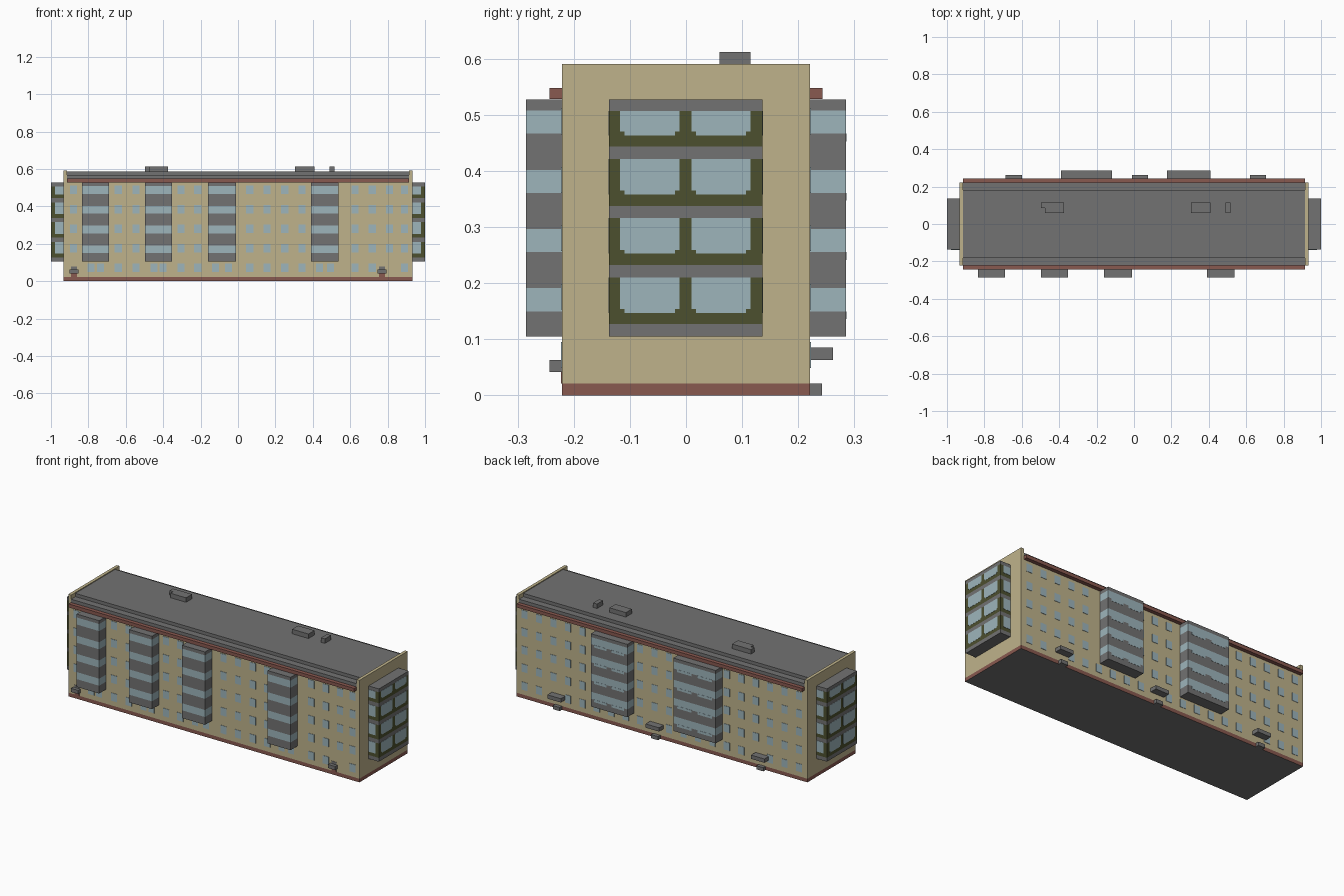
import bpy
import bmesh
from mathutils import Vector, Matrix

cube = bpy.data.objects.get("Cube")
if cube:
    bpy.data.objects.remove(cube, do_unlink=True)


def material(name, r, g, b):
    m = bpy.data.materials.new(name)
    m.use_nodes = True
    m.diffuse_color = (r, g, b, 1)
    m.node_tree.nodes["Principled BSDF"].inputs["Base Color"].default_value = (r, g, b, 1)
    return m


BEIGE = material("beige_plaster", 0.52, 0.45, 0.26)
GREY = material("grey_concrete", 0.17, 0.17, 0.17)
RED = material("brick_red", 0.25, 0.10, 0.08)
GLASS = material("pale_glass", 0.34, 0.46, 0.50)
OLIVE = material("olive_frame", 0.073, 0.08, 0.028)


def add_box(bm, x0, x1, y0, y1, z0, z1):
    lo, hi = Vector((x0, y0, z0)), Vector((x1, y1, z1))
    size = Matrix.Diagonal((*(hi - lo), 1))
    bmesh.ops.create_cube(bm, size=1, matrix=Matrix.Translation((lo + hi) / 2) @ size)


def finish(name, bm, mats):
    mesh = bpy.data.meshes.new(name)
    bm.to_mesh(mesh)
    bm.free()
    for m in mats:
        mesh.materials.append(m)
    obj = bpy.data.objects.new(name, mesh)
    bpy.context.collection.objects.link(obj)
    return obj


def boxes(name, mat, items):
    bm = bmesh.new()
    for item in items:
        add_box(bm, *item)
    return finish(name, bm, [mat])


def banded_box(name, box, levels, mats, rule):
    """Box cut at the given heights, coloured by rule(centre, normal)."""
    bm = bmesh.new()
    add_box(bm, *box)
    for z in levels:
        geom = bm.verts[:] + bm.edges[:] + bm.faces[:]
        bmesh.ops.bisect_plane(bm, geom=geom, plane_co=(0, 0, z), plane_no=(0, 0, 1))
    bm.normal_update()
    for f in bm.faces:
        f.material_index = rule(f.calc_center_median(), f.normal)
    return finish(name, bm, mats)


WALL_Y = 0.221
WALL_X = 0.933
BAY_Z0, BAY_Z1 = 0.105, 0.527
BAY_Y = 0.285
FLOOR = 0.1055
SKIN = 0.002


# Walls with red plinth, and raised end gables
def plinth_rule(c, n):
    if n.z < -0.5:
        return 2
    return 1 if c.z < 0.021 else 0


wall_mats = [BEIGE, RED, GREY]
banded_box("main_walls", (-0.915, 0.915, -WALL_Y, WALL_Y, 0, 0.548), [0.021], wall_mats, plinth_rule)
for side, x0, x1 in (("left", 0.915, WALL_X), ("right", -WALL_X, -0.915)):
    banded_box(side + "_gable", (x0, x1, -WALL_Y, WALL_Y, 0, 0.591), [0.021], wall_mats, plinth_rule)

# Stepped roof and red cornices
boxes("roof_lower_step", GREY, [(-0.915, 0.915, -WALL_Y, WALL_Y, 0.548, 0.567)])
boxes("roof_upper_step", GREY, [(-0.915, 0.915, -0.182, 0.182, 0.567, 0.586)])
boxes("cornices", RED, [(-0.915, 0.915, *ys, 0.528, 0.548)
                        for ys in ((-0.243, -WALL_Y), (WALL_Y, 0.243))])

# Rooftop vents
boxes("roof_vents", GREY, [
    (-0.475, -0.375, 0.06, 0.115, 0.586, 0.612),
    (-0.497, -0.475, 0.085, 0.115, 0.586, 0.612),
    (0.305, 0.41, 0.06, 0.115, 0.586, 0.612),
    (0.49, 0.515, 0.06, 0.115, 0.586, 0.612)])

# Long-side bays with wraparound glass bands
bands = [(0.15 + FLOOR * i, 0.191 + FLOOR * i) for i in range(4)]
band_cuts = [z for band in bands for z in band]


def glass_rule(c, n):
    upright = abs(n.z) < 0.5
    return int(upright and any(a < c.z < b for a, b in bands))


front_bays = [(-0.835, -0.69), (-0.498, -0.352), (-0.16, -0.012), (0.39, 0.537)]
back_bays = [(-0.39, -0.118), (0.177, 0.41)]
for i, (x0, x1) in enumerate(front_bays):
    banded_box(f"front_bay_{i + 1}", (x0, x1, -BAY_Y, -WALL_Y, BAY_Z0, BAY_Z1),
               band_cuts, [GREY, GLASS], glass_rule)
for i, (x0, x1) in enumerate(back_bays):
    banded_box(f"back_bay_{i + 1}", (x0, x1, WALL_Y, BAY_Y, BAY_Z0, BAY_Z1),
               band_cuts, [GREY, GLASS], glass_rule)
    w = x1 - x0
    boxes(f"back_bay_panes_{i + 1}", GLASS,
          [(x0 + w * t, x0 + w * (t + 0.34), BAY_Y - SKIN, BAY_Y + 0.001, a - 0.014, a)
           for a, b in bands for t in (0.09, 0.57)])

# End bays: grey floor bands, olive frames, glass panes
slabs = [(BAY_Z0 + FLOOR * i, BAY_Z0 + 0.022 + FLOOR * i) for i in range(4)] + [(0.507, BAY_Z1)]
slab_cuts = [z for slab in slabs for z in slab][1:-1]


def frame_rule(c, n):
    return int(abs(n.z) < 0.5 and not any(a < c.z < b for a, b in slabs))


for side, s in (("left", 1), ("right", -1)):
    x0, x1 = sorted((s * WALL_X, s * 0.999))
    banded_box(side + "_end_bay", (x0, x1, -0.137, 0.136, BAY_Z0, BAY_Z1),
               slab_cuts, [GREY, OLIVE], frame_rule)
    panes = []
    fx0, fx1 = sorted((s * 0.997, s * 1.0))
    sx0, sx1 = sorted((s * WALL_X, s * 0.978))
    for (a, low), (high, b) in zip(slabs, slabs[1:]):
        sill = low + 0.020
        # End panes with notched lower corners
        for y0, y1 in ((-0.118, -0.012), (0.01, 0.115)):
            panes.append((fx0, fx1, y0, y1, sill + 0.007, high))
            panes.append((fx0, fx1, y0 + 0.008, y1 - 0.008, sill, sill + 0.007))
        # Side panes
        for y0, y1 in ((-0.1385, -0.135), (0.134, 0.1375)):
            panes.append((sx0, sx1, y0, y1, sill, high))
    boxes(side + "_end_bay_panes", GLASS, panes)

# Small wall windows in five rows
front_doors = [-0.877, 0.77]
back_doors = [-0.643, 0.032, 0.662]
row_heights = [0.072 + 0.104 * i for i in range(5)]


def window_plates(columns, bays, doors, y):
    plates = []
    for row, z in enumerate(row_heights):
        for x in columns:
            behind_bay = row and any(a - 0.02 < x < b + 0.02 for a, b in bays)
            at_door = row == 0 and any(abs(x - d) < 0.045 for d in doors)
            if not behind_bay and not at_door:
                plates.append((x - 0.019, x + 0.019, y - SKIN, y + SKIN, z - 0.023, z + 0.023))
    return plates


front_columns = [-0.88, -0.785, -0.735, -0.64, -0.545, -0.45, -0.40, -0.305, -0.215, -0.12, -0.05,
                 0.063, 0.156, 0.25, 0.343, 0.435, 0.495, 0.625, 0.718, 0.81, 0.89]
back_columns = [-0.88 + 0.0926 * i for i in range(20)]
boxes("front_windows", GLASS, window_plates(front_columns, front_bays, front_doors, -WALL_Y))
boxes("back_windows", GLASS, window_plates(back_columns, back_bays, back_doors, WALL_Y))

# Front entrances: canopy, panel above, red doorway below
boxes("front_canopies", GREY, [(x - 0.023, x + 0.023, -0.243, -WALL_Y, 0.042, 0.063) for x in front_doors])
boxes("front_door_panels", GREY,
      [(x - 0.016, x + 0.016, -WALL_Y - SKIN, -WALL_Y, 0.063, 0.078) for x in front_doors])
boxes("front_doorways", RED,
      [(x - 0.015, x + 0.015, -WALL_Y - SKIN, -WALL_Y, 0.021, 0.042) for x in front_doors])

# Back entrances: canopy and step
boxes("back_canopies", GREY, [(x - 0.043, x + 0.043, WALL_Y, 0.262, 0.063, 0.085) for x in back_doors])
boxes("back_steps", GREY, [(x - 0.022, x + 0.022, WALL_Y, 0.242, 0, 0.021) for x in back_doors])
